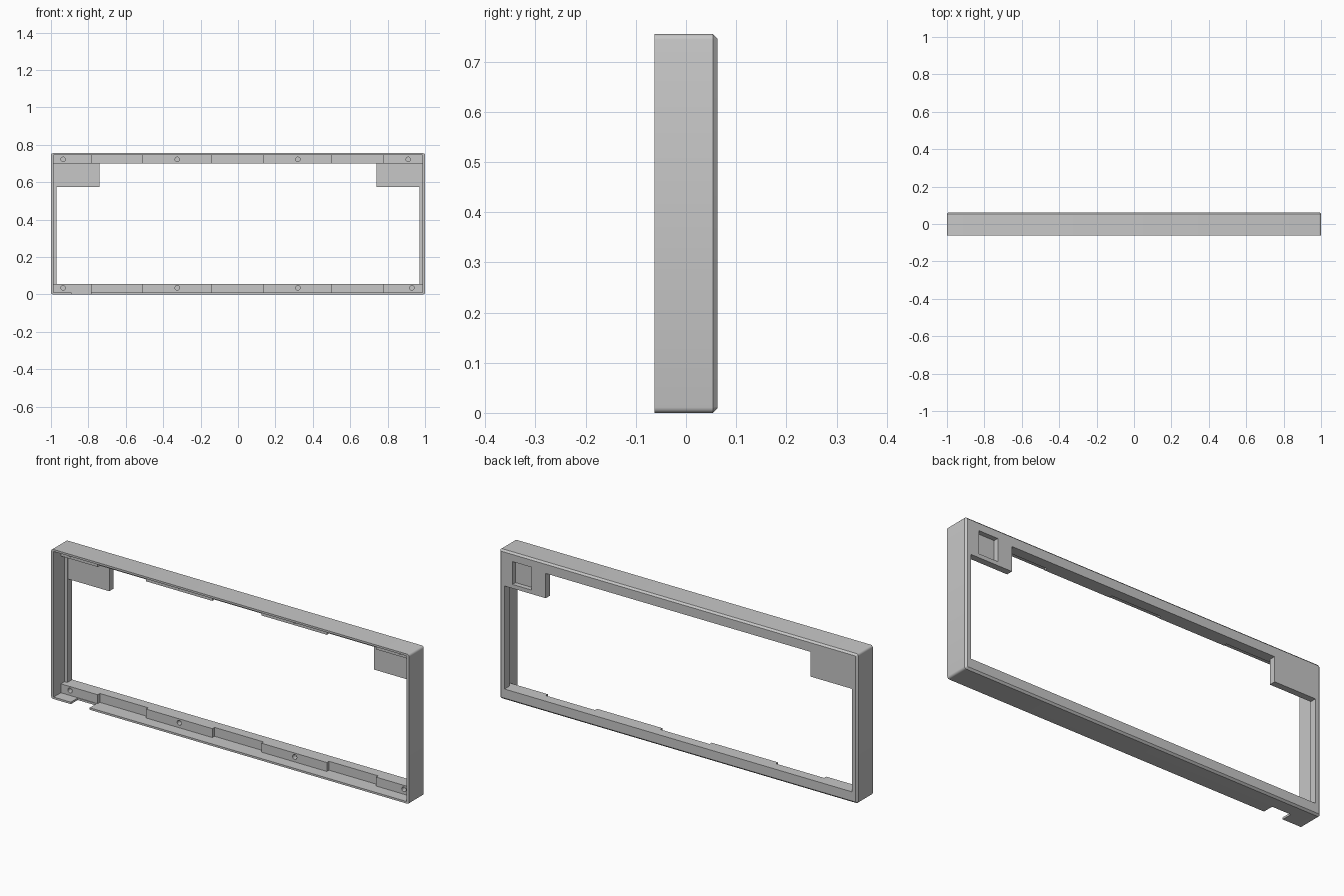
import bpy, bmesh
from mathutils import Matrix

if "Cube" in bpy.data.objects:
    bpy.data.objects.remove(bpy.data.objects["Cube"], do_unlink=True)

H, D = 0.755, 0.0625          # case height, half depth
CHAMFER = 0.009               # slope around the back rim
WALL, OPEN_X = 0.986, 0.97    # inner wall and window half widths
LOW, HIGH = 0.055, 0.70       # window bottom and top
PLATE_X, PLATE_Z = 0.74, 0.575
BOSS_Y, RECESS_Y, SIDE_Y, PLATE_Y = -0.005, 0.012, 0.024, 0.03

gray = bpy.data.materials.new("matte gray")
gray.use_nodes = True
color = (0.57, 0.57, 0.57, 1)
gray.diffuse_color = color
gray.node_tree.nodes["Principled BSDF"].inputs["Base Color"].default_value = color


def add_box(bm, x, y, z):
    """Box from (min, max) ranges."""
    size = [b - a for a, b in (x, y, z)]
    mid = [(a + b) / 2 for a, b in (x, y, z)]
    mat = Matrix.Translation(mid) @ Matrix.Diagonal((*size, 1))
    bmesh.ops.create_cube(bm, size=1, matrix=mat)


def make_object(name, bm):
    bmesh.ops.recalc_face_normals(bm, faces=bm.faces[:])
    mesh = bpy.data.meshes.new(name)
    bm.to_mesh(mesh)
    bm.free()
    obj = bpy.data.objects.new(name, mesh)
    bpy.context.collection.objects.link(obj)
    mesh.materials.append(gray)
    return obj


def carve(target, bm):
    """Subtract the cutter mesh and discard it."""
    cutter = make_object("cutter", bm)
    cutter.hide_render = True
    mod = target.modifiers.new("carve", "BOOLEAN")
    mod.operation, mod.solver, mod.object = "DIFFERENCE", "MANIFOLD", cutter
    bpy.context.view_layer.objects.active = target
    bpy.ops.object.modifier_apply(modifier=mod.name)
    bpy.data.objects.remove(cutter, do_unlink=True)


def carve_box(target, x, y, z):
    bm = bmesh.new()
    add_box(bm, x, y, z)
    carve(target, bm)


# Outer block with softened corners
bm = bmesh.new()
add_box(bm, (-1, 1), (-D, D - CHAMFER), (0, H))
corners = [e for e in bm.edges if abs(e.verts[0].co.y - e.verts[1].co.y) > 0.1]
bmesh.ops.bevel(bm, geom=corners, offset=0.011, segments=3, profile=0.5, affect="EDGES")

# Chamfered back rim, raised from the back face
bmesh.ops.recalc_face_normals(bm, faces=bm.faces[:])
back = max(bm.faces, key=lambda f: f.calc_center_median().y)
bmesh.ops.inset_region(bm, faces=[back], thickness=CHAMFER, depth=0, use_even_offset=True)
for v in back.verts:
    v.co.y = D
case = make_object("case_frame", bm)

# Front cavity down to the screw bosses
carve_box(case, (-WALL, WALL), (-0.2, BOSS_Y), (0.01, H - 0.01))

# Window, narrowed above by the two corner plates
carve_box(case, (-OPEN_X, OPEN_X), (-0.2, 0.2), (LOW, PLATE_Z))
carve_box(case, (-PLATE_X, PLATE_X), (-0.2, 0.2), (PLATE_Z - 0.01, HIGH))

for side in (-1, 1):
    # Front of each corner plate
    carve_box(case, sorted((side * (PLATE_X - 0.01), side * OPEN_X)),
              (-0.2, PLATE_Y), (PLATE_Z - 0.01, HIGH))
    # Thin side ledge
    carve_box(case, sorted((side * (OPEN_X - 0.01), side * WALL)),
              (-0.2, SIDE_Y), (LOW, HIGH))

# Recesses between the bosses on both rails
for start, end in ((-0.78, -0.51), (-0.14, 0.135), (0.5, 0.775)):
    for z in ((0.01, LOW + 0.01), (HIGH - 0.01, H - 0.01)):
        carve_box(case, (start, end), (-0.2, RECESS_Y), z)

# Blind screw holes
for z, last in ((0.035, 0.93), (0.722, 0.91)):
    for x in (-0.935, -0.325, 0.32, last):
        bm = bmesh.new()
        mat = Matrix.Translation((x, -0.01, z)) @ Matrix.Rotation(1.5708, 4, "X")
        bmesh.ops.create_cone(bm, cap_ends=True, segments=24, radius1=0.012,
                              radius2=0.012, depth=0.06, matrix=mat)
        carve(case, bm)

# Square pocket in the back of the left corner plate
carve_box(case, (0.82, 0.925), (PLATE_Y + 0.008, 0.2), (0.595, 0.71))

# Cable notch in the bottom wall
carve_box(case, (-0.89, -0.785), (-0.2, BOSS_Y - 0.003), (-0.1, 0.02))

bpy.ops.object.select_all(action="DESELECT")
case.select_set(True)
bpy.context.view_layer.objects.active = case
bpy.ops.object.shade_smooth_by_angle(angle=0.6)
